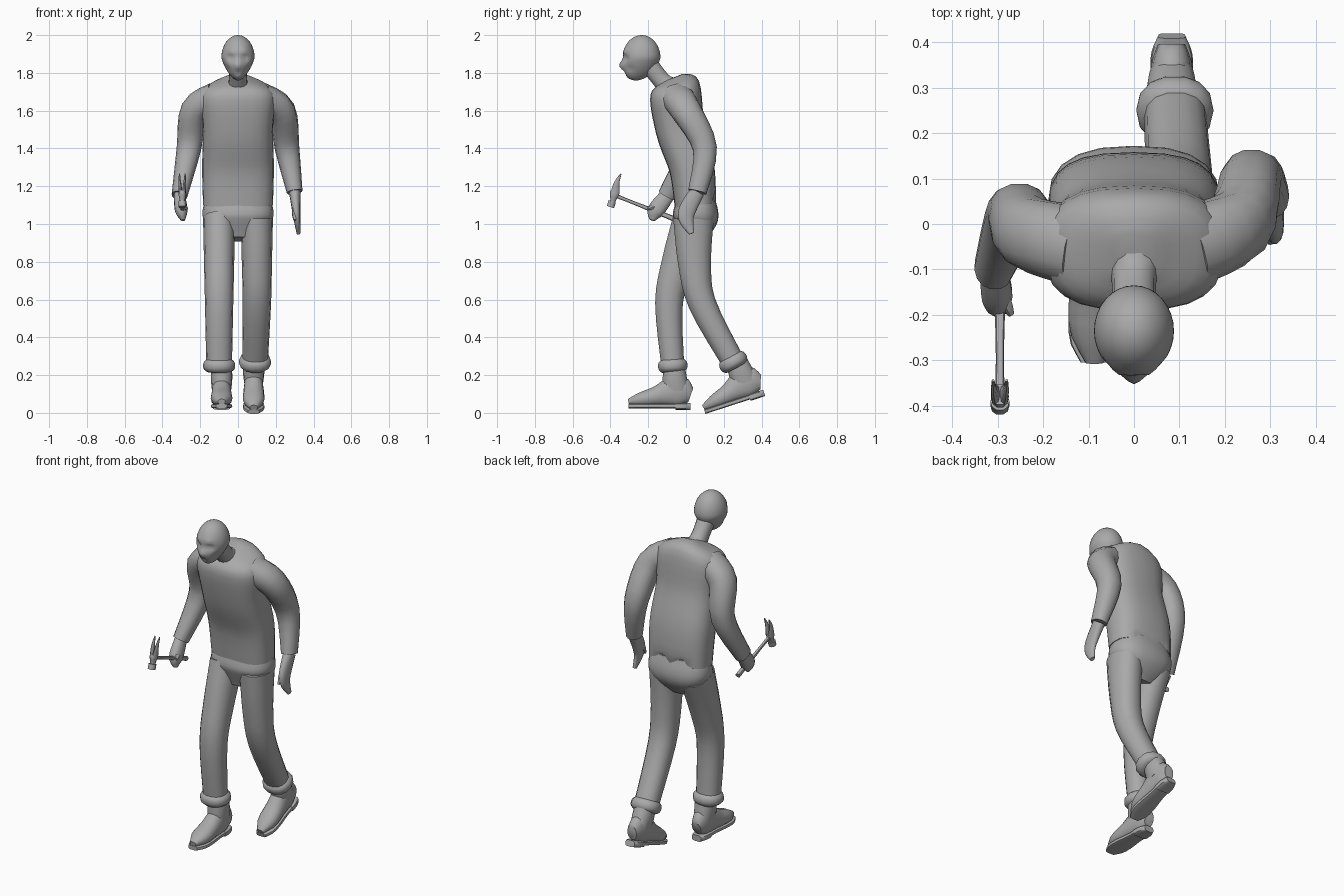
import bpy, bmesh, math
from mathutils import Vector, Matrix

default_cube = bpy.data.objects.get("Cube")
if default_cube:
    bpy.data.objects.remove(default_cube, do_unlink=True)

colour = (0.4, 0.4, 0.4, 1)
grey = bpy.data.materials.new("plain grey")
grey.use_nodes = True
grey.diffuse_color = colour
grey.node_tree.nodes["Principled BSDF"].inputs["Base Color"].default_value = colour
parts = []
side_signs = {"left": 1, "right": -1}


def sample(values, amount):
    """Smoothly interpolate evenly spaced values, numbers or vectors."""
    last = len(values) - 1
    index = min(int(amount * last), last - 1)
    f = amount * last - index
    before, start = values[max(index - 1, 0)], values[index]
    end, after = values[index + 1], values[min(index + 2, last)]
    bend = 2 * before - 5 * start + 4 * end - after
    twist = 3 * (start - end) + after - before
    return start + f / 2 * (end - before + f * (bend + f * twist))


def rounded(value, squareness):
    return math.copysign(abs(value) ** squareness, value)


def loft(name, path, widths, depths=None, sides=14, steps=12, squareness=.9,
         along_y=False, matrix=Matrix()):
    """Skin oval rings along a smooth path; widths and depths are half sizes."""
    path = [Vector(point) for point in path]
    depths = depths or widths
    amounts = [step / steps for step in range(steps + 1)]
    centres = [sample(path, amount) for amount in amounts]
    bm = bmesh.new()
    loops = []
    for i, amount in enumerate(amounts):
        ahead = (centres[min(i + 1, steps)] - centres[max(i - 1, 0)]).normalized()
        if along_y:
            across = Vector((1, 0, 0))
            across = (across - ahead * ahead.dot(across)).normalized()
            deep = ahead.cross(across)
        else:
            deep = Vector((0, 1, 0))
            deep = (deep - ahead * ahead.dot(deep)).normalized()
            across = deep.cross(ahead)
        width, depth = sample(widths, amount), sample(depths, amount)
        loop = []
        for side in range(sides):
            angle = math.tau * side / sides
            loop.append(bm.verts.new(centres[i]
                                     + across * width * rounded(math.cos(angle), squareness)
                                     + deep * depth * rounded(math.sin(angle), squareness)))
        loops.append(loop)
    for lower, upper in zip(loops, loops[1:]):
        for side in range(sides):
            following = (side + 1) % sides
            bm.faces.new((lower[side], lower[following], upper[following], upper[side]))
    bm.faces.new(loops[0])
    bm.faces.new(loops[-1])
    bmesh.ops.recalc_face_normals(bm, faces=bm.faces)
    mesh = bpy.data.meshes.new(name)
    bm.to_mesh(mesh)
    bm.free()
    mesh.transform(matrix)
    obj = bpy.data.objects.new(name, mesh)
    bpy.context.collection.objects.link(obj)
    return finish(obj)


def finish(obj):
    obj.data.materials.append(grey)
    parts.append(obj)
    return obj


def push(obj, centre, radius, offset):
    """Sculpt a soft bump or dent."""
    for vertex in obj.data.vertices:
        distance = (vertex.co - Vector(centre)).length / radius
        vertex.co += Vector(offset) * math.exp(-distance * distance)


# Head: an egg that narrows and juts forward towards the chin
bpy.ops.mesh.primitive_uv_sphere_add(segments=32, ring_count=24, radius=1)
head = finish(bpy.context.object)
head.name = "head"
for vertex in head.data.vertices:
    jaw = max(-vertex.co.z, 0)
    vertex.co.x *= .088 * (1 - .35 * jaw)
    vertex.co.y = vertex.co.y * .1 - .03 * jaw - .235
    vertex.co.z = vertex.co.z * .12 + 1.88

# Face: eye sockets, brows, cheeks, nose and mouth
for sign in side_signs.values():
    push(head, (.035 * sign, -.32, 1.88), .02, (0, .02, 0))
    push(head, (.035 * sign, -.32, 1.91), .02, (0, -.01, 0))
    push(head, (.06 * sign, -.3, 1.82), .02, (-.01 * sign, 0, 0))
push(head, (0, -.34, 1.84), .02, (0, -.015, 0))
push(head, (0, -.33, 1.8), .015, (0, .01, 0))
loft("neck", [(0, -.05, 1.7), (0, -.12, 1.75), (0, -.2, 1.85)], [.08, .05, .05])

# Sweater with hunched shoulders and a rumpled back hem
sweater = loft("sweater_body",
               [(0, .05, 1.1), (0, .03, 1.3), (0, -.03, 1.5), (0, -.06, 1.7), (0, -.07, 1.76)],
               [.185, .19, .185, .19, .05], [.11, .12, .13, .13, .05],
               sides=24, steps=20, squareness=.75)
push(sweater, (0, .05, 1.73), .12, (0, 0, .04))
for sign in side_signs.values():
    push(sweater, (.07 * sign, .16, 1.1), .04, (0, -.02, .04))


# Arms
def arm(side, shoulder, elbow, wrist, hand, fingertip, thumb, palm_width):
    sign = side_signs[side]
    root = (.12 * sign, -.05, 1.67)
    loft(side + "_sleeve", [root, shoulder, elbow, wrist], [.08, .075, .065, .042],
         [.09, .08, .065, .05])
    loft(side + "_hand", [wrist, hand, fingertip], [.03, palm_width, .01], [.04, .045, .015])
    loft(side + "_thumb", thumb, [.012, .015, .007], sides=8, steps=6)


arm("left", (.23, 0, 1.6), (.26, .1, 1.4), (.3, .06, 1.17), (.31, 0, 1.05), (.32, .03, .95),
    [(.3, 0, 1.1), (.3, -.04, 1.02)], .02)
arm("right", (-.23, -.02, 1.6), (-.26, .02, 1.4), (-.31, -.1, 1.15), (-.3, -.16, 1.07),
    (-.29, -.18, 1.02), [(-.3, -.14, 1.1), (-.27, -.2, 1.08)], .033)

# Trousers with rolled cuffs
loft("trouser_seat", [(0, .05, 1.14), (0, .05, 1.03), (0, .03, .92)],
     [.17, .185, .09], [.1, .12, .06], sides=20, squareness=.8)


def leg(side, thigh, knee, ankle):
    hip = (.1 * side_signs[side], .04, 1.03)
    loft(side + "_trouser_leg", [hip, thigh, knee, ankle], [.085, .08, .075, .068],
         [.11, .09, .075, .062])
    along = (Vector(ankle) - Vector(knee)).normalized() * .035
    cuff = [Vector(ankle) - along, Vector(ankle) + along]
    loft(side + "_trouser_cuff", cuff, [.065, .08, .085, .08, .06], [.06, .075, .08, .075, .06],
         steps=8)


leg("left", (.1, .045, .8), (.1, .085, .58), (.09, .25, .27))
leg("right", (-.1, -.04, .8), (-.1, -.09, .58), (-.1, -.07, .25))


# Boots, shaped with the heel at the origin and then placed
def boot(side, heel, pitch):
    place = Matrix.Translation(heel) @ Matrix.Rotation(math.radians(pitch), 4, "X")
    loft(side + "_boot_upper", [(0, 0, .08), (0, -.08, .1), (0, -.2, .07), (0, -.33, .045)],
         [.03, .045, .05, .055, .055, .02], [.04, .08, .08, .055, .04, .015],
         along_y=True, matrix=place)
    loft(side + "_boot_shaft", [(0, -.08, .1), (0, -.09, .25)], [.05, .057, .052],
         [.075, .065, .055], matrix=place)
    loft(side + "_boot_sole", [(0, 0, .022), (0, -.33, .022)],
         [.03, .045, .045, .055, .055, .03], [.012, .012],
         squareness=.5, along_y=True, matrix=place)
    loft(side + "_boot_heel", [(0, 0, .02), (0, -.08, .02)], [.03, .045, .047], [.018, .018],
         squareness=.5, along_y=True, matrix=place)


boot("left", (.083, .42, .087), 18)
boot("right", (-.087, .025, .014), 0)

# Claw hammer
grip = -.295
loft("hammer_handle", [(grip, -.07, 1.03), (grip, -.385, 1.155)], [.014, .012, .009, .011],
     sides=8, along_y=True)
loft("hammer_face", [(grip, -.4, 1.09), (grip, -.39, 1.12)], [.021, .021], sides=10, steps=1)
loft("hammer_neck", [(grip, -.39, 1.11), (grip, -.375, 1.175)], [.013, .015, .02, .018],
     [.014, .016, .026, .024], sides=10, steps=6)
for side, sign in side_signs.items():
    loft(side + "_hammer_claw", [(grip + .009 * sign, -.376, 1.165),
                                 (grip + .013 * sign, -.366, 1.22),
                                 (grip + .015 * sign, -.344, 1.266)],
         [.01, .007, .003], [.024, .014, .003], sides=8, steps=6)

# Smooth shading with crisp edges
bpy.ops.object.select_all(action="DESELECT")
for part in parts:
    part.select_set(True)
bpy.context.view_layer.objects.active = head
bpy.ops.object.shade_smooth_by_angle(angle=math.radians(45))
